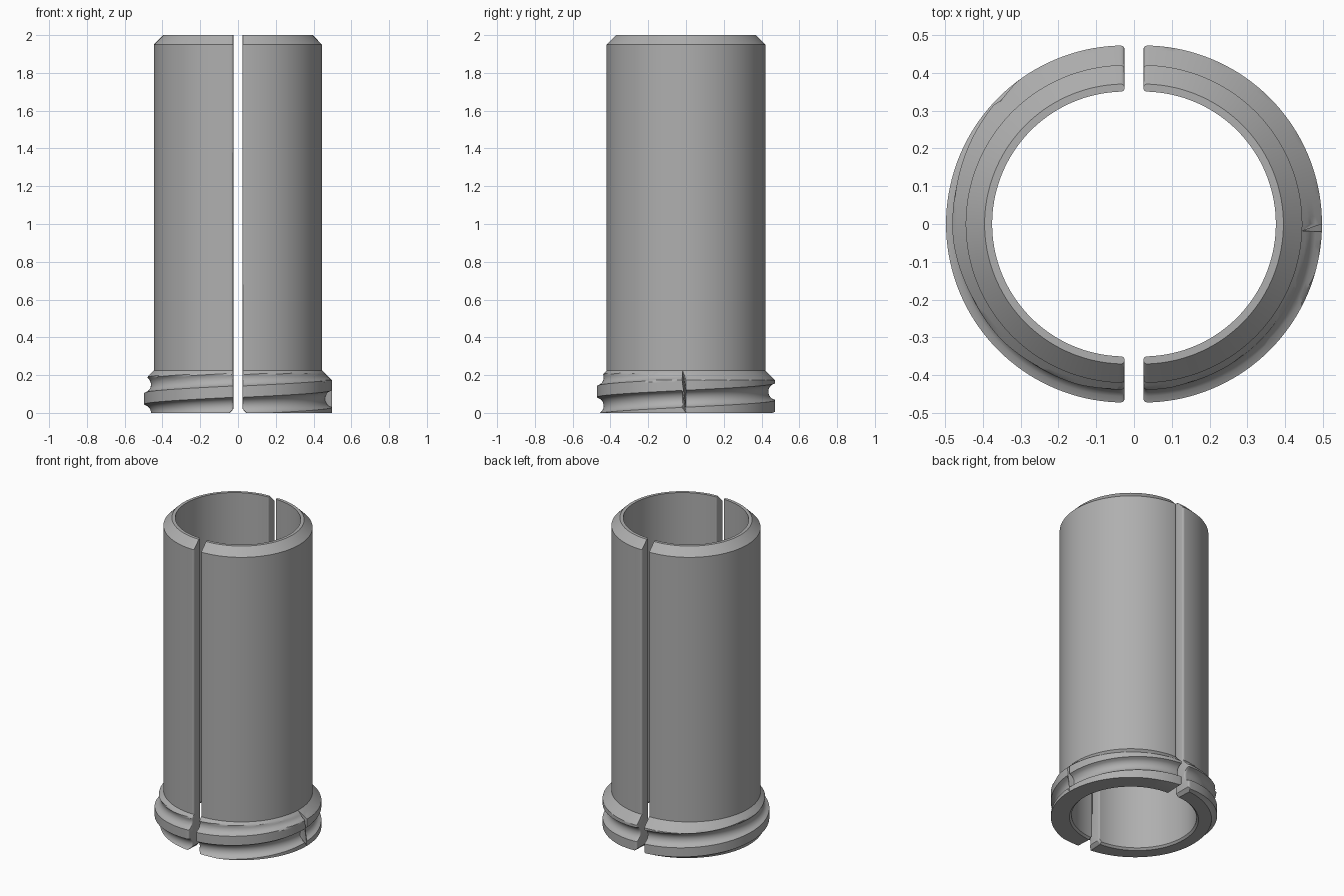
import bpy, bmesh
from math import pi, cos, sin, sqrt, radians

if "Cube" in bpy.data.objects:
    bpy.data.objects.remove(bpy.data.objects["Cube"])

GAP = 0.025                                   # half width of the slot
R_IN, R_BODY, R_THREAD, R_TIP = 0.35, 0.42, 0.472, 0.37
HEIGHT, TOP_BEVEL, COLLAR = 2.0, 0.05, 0.225
PITCH, GROOVE, DEPTH = 0.15, 0.09, 0.036
STEP = PITCH / 20
FILLET, FOOT = 0.01, 0.02
SHOULDER = COLLAR - (R_THREAD - R_BODY)

steel = bpy.data.materials.new("plain grey")
steel.use_nodes = True
grey = (0.43, 0.43, 0.43, 1)
steel.diffuse_color = grey
steel.node_tree.nodes["Principled BSDF"].inputs["Base Color"].default_value = grey


def thread_radius(z, groove_z):
    """Rounded helical groove, capped by the collar's sloping shoulder."""
    u = (z - groove_z + PITCH / 2) % PITCH - PITCH / 2
    radius = R_THREAD
    if abs(u) < GROOVE / 2:
        arc = (GROOVE ** 2 / 4 + DEPTH ** 2) / (2 * DEPTH)
        radius -= sqrt(arc ** 2 - u ** 2) - (arc - DEPTH)
    return min(radius, R_BODY + COLLAR - z)


def section(angle, s):
    """Closed wall section; s is the distance to the nearest slot face."""
    inset = FILLET - sqrt(FILLET ** 2 - max(0, FILLET - s) ** 2)
    foot = max(0, FOOT - s)
    groove_z = PITCH / 2 + PITCH * angle / (2 * pi)
    pts = [(R_IN + inset + 0.012, foot)]
    # rows follow the helix so that the crest edges stay crisp
    for k in range(-32, 42):
        z = groove_z + k * STEP
        if abs(z - SHOULDER) < STEP / 2:
            z = SHOULDER
        z = min(max(z, foot), COLLAR)
        pts.append((thread_radius(z, groove_z) - inset, z))
    pts += [(R_BODY - inset, HEIGHT - TOP_BEVEL),
            (max(R_TIP - inset, R_IN + inset), HEIGHT),
            (R_IN + inset, HEIGHT), (R_IN + inset, foot + 0.012)]
    return pts


def half_sleeve(name, side):
    bm = bmesh.new()
    # columns crowd towards the slot faces to round their edges
    near = [d / R_BODY for d in (0, 0.001, 0.003, 0.006, 0.01, 0.015, 0.02)]
    even = [pi * i / 72 for i in range(2, 71)]
    sweep = near + even + [pi - a for a in reversed(near)]
    start = -pi / 2 if side > 0 else pi / 2
    rings = []
    for a in sweep:
        angle = start + a
        true_angle = angle % (2 * pi)
        rings.append([bm.verts.new((side * GAP + r * cos(angle), r * sin(angle), z))
                      for r, z in section(true_angle, min(a, pi - a) * R_BODY)])
    n = len(rings[0])
    for p, q in zip(rings, rings[1:]):
        for j in range(n):
            k = (j + 1) % n
            bm.faces.new((p[j], q[j], q[k], p[k]))
    # flat slot faces
    bm.faces.new(rings[0])
    bm.faces.new(rings[-1])
    bmesh.ops.remove_doubles(bm, verts=bm.verts, dist=0.00005)
    bmesh.ops.recalc_face_normals(bm, faces=bm.faces)
    mesh = bpy.data.meshes.new(name)
    bm.to_mesh(mesh)
    bm.free()
    mesh.materials.append(steel)
    obj = bpy.data.objects.new(name, mesh)
    bpy.context.collection.objects.link(obj)
    bpy.ops.object.select_all(action='DESELECT')
    obj.select_set(True)
    bpy.context.view_layer.objects.active = obj
    bpy.ops.object.shade_smooth_by_angle(angle=radians(25))


half_sleeve("left_half_sleeve", 1)
half_sleeve("right_half_sleeve", -1)
